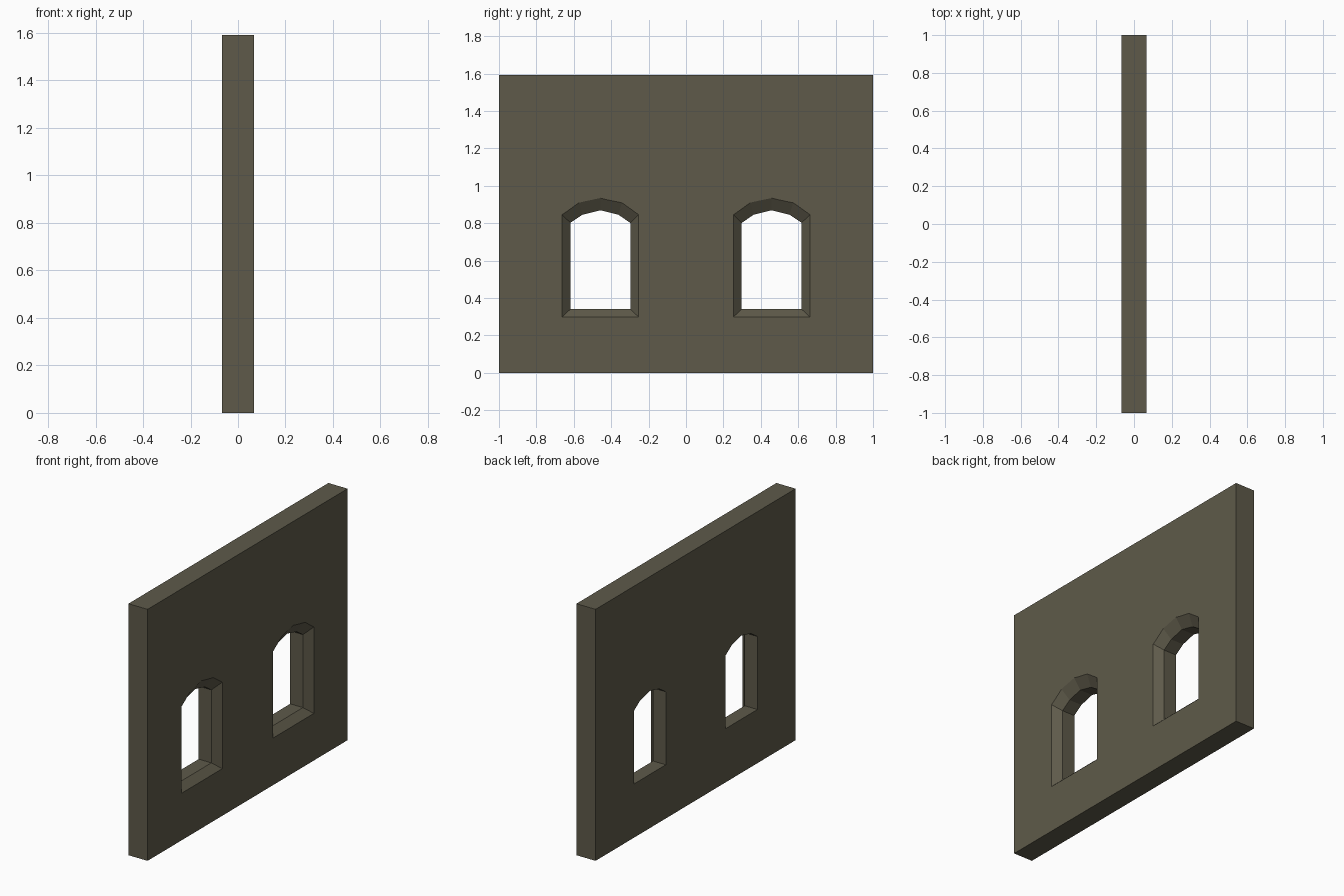
import bpy, bmesh

if "Cube" in bpy.data.objects:
    bpy.data.objects.remove(bpy.data.objects["Cube"])

HALF_T, HEIGHT = 0.067, 1.592      # wall half thickness and height
SPLAY_X = HALF_T - 0.045           # where the splayed reveal starts
WIN_Y = 0.458                      # window centre offset

stone = bpy.data.materials.new("olive_stone")
stone.diffuse_color = (0.112, 0.102, 0.068, 1)
stone.use_nodes = True
stone.node_tree.nodes["Principled BSDF"].inputs["Base Color"].default_value = stone.diffuse_color

# half outlines (y, z) from sill to arch peak: narrow opening and wide splayed edge
NARROW = [(0.16, 0.34), (0.16, 0.802), (0.096, 0.845), (0, 0.869)]
WIDE = [(0.205, 0.298), (0.205, 0.845), (0.115, 0.909), (0, 0.934)]


def make_object(name, bm):
    bmesh.ops.recalc_face_normals(bm, faces=bm.faces)
    mesh = bpy.data.meshes.new(name)
    bm.to_mesh(mesh)
    bm.free()
    mesh.materials.append(stone)
    obj = bpy.data.objects.new(name, mesh)
    bpy.context.collection.objects.link(obj)
    return obj


def outline(t):
    """Full window outline, blended from narrow (t=0) to wide (t=1)."""
    half = [(a + (c - a) * t, b + (d - b) * t)
            for (a, b), (c, d) in zip(NARROW, WIDE)]
    return half + [(-y, z) for y, z in reversed(half[:-1])]


def window_cutter(yc):
    """Solid lofted through the wall: straight, then flaring out towards +x."""
    bm = bmesh.new()
    sections = [(-HALF_T - 0.05, 0), (SPLAY_X, 0), (HALF_T + 0.0225, 1.5)]
    rings = [[bm.verts.new((x, yc + y, z)) for y, z in outline(t)]
             for x, t in sections]
    for a, b in zip(rings, rings[1:]):
        for i in range(len(a)):
            j = (i + 1) % len(a)
            bm.faces.new((a[i], a[j], b[j], b[i]))
    bm.faces.new(rings[0])
    bm.faces.new(rings[-1])
    cutter = make_object("window_cutter", bm)
    cutter.hide_render = True
    return cutter


# wall slab
bm = bmesh.new()
bmesh.ops.create_cube(bm, size=1)
for v in bm.verts:
    v.co.x *= 2 * HALF_T
    v.co.y *= 2
    v.co.z = (v.co.z + 0.5) * HEIGHT
wall = make_object("wall", bm)
bpy.context.view_layer.objects.active = wall

# two arched window openings
for side in (-1, 1):
    cutter = window_cutter(side * WIN_Y)
    mod = wall.modifiers.new("window", 'BOOLEAN')
    mod.operation = 'DIFFERENCE'
    mod.solver = 'EXACT'
    mod.object = cutter
    bpy.ops.object.modifier_apply(modifier=mod.name)
    bpy.data.objects.remove(cutter)
